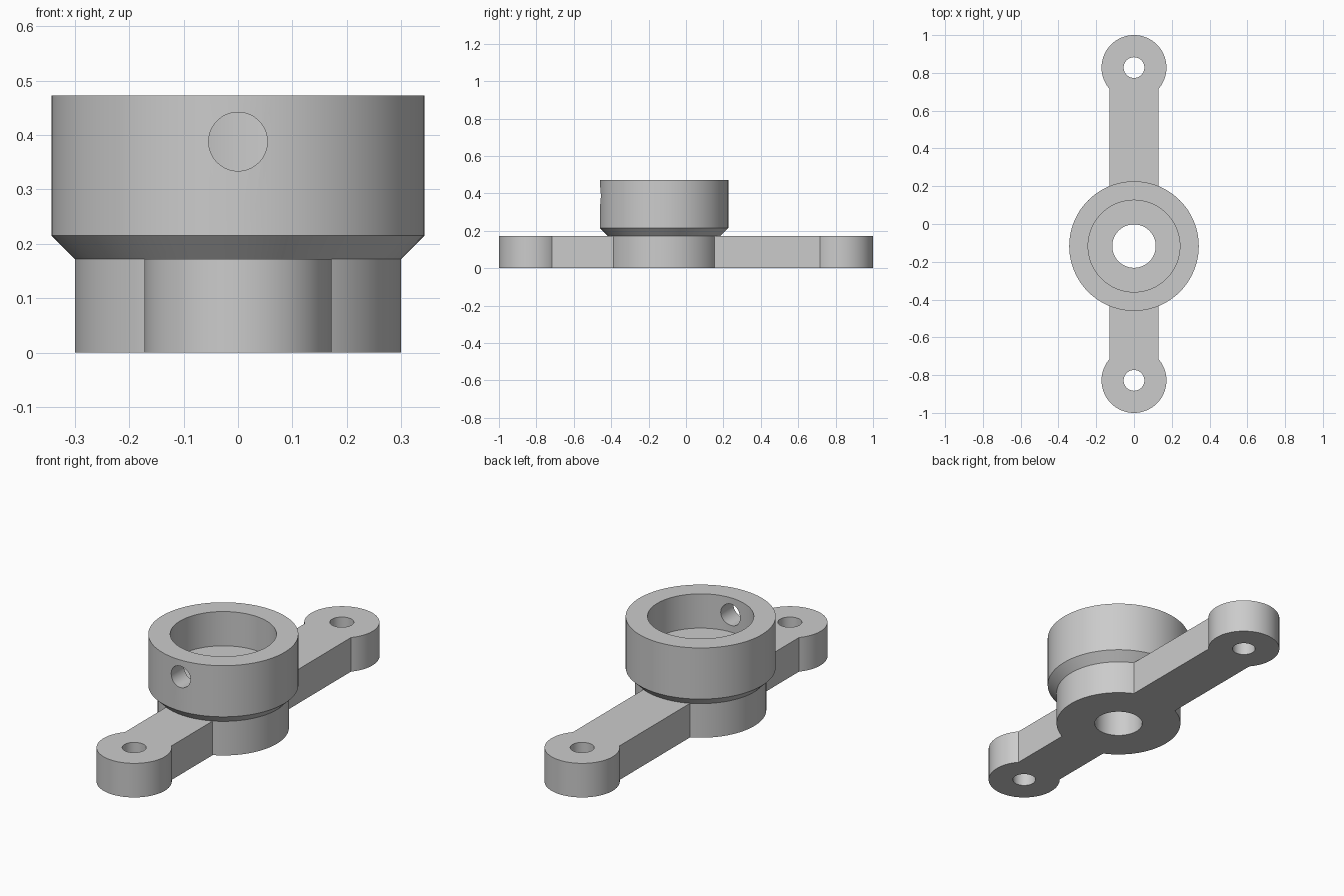
import bpy, bmesh, math
from mathutils import Matrix

cube = bpy.data.objects.get("Cube")
if cube:
    bpy.data.objects.remove(cube, do_unlink=True)

HUB_Y = -0.117
PLATE_H = 0.172
TOP = 0.473
LUG_Y, LUG_R = 0.828, 0.172

grey = bpy.data.materials.new("grey metal")
grey.use_nodes = True
grey.diffuse_color = (0.6, 0.6, 0.6, 1)
grey.node_tree.nodes["Principled BSDF"].inputs["Base Color"].default_value = (0.6, 0.6, 0.6, 1)


def add_object(name, bm):
    bmesh.ops.recalc_face_normals(bm, faces=bm.faces)
    mesh = bpy.data.meshes.new(name)
    bm.to_mesh(mesh)
    bm.free()
    mesh.materials.append(grey)
    obj = bpy.data.objects.new(name, mesh)
    bpy.context.collection.objects.link(obj)
    return obj


def turned(name, profile, y, sides=96):
    """Closed solid of stacked rings, from (radius, z) pairs."""
    bm = bmesh.new()
    rings = [[bm.verts.new((r * math.cos(math.tau * i / sides),
                            y + r * math.sin(math.tau * i / sides), z))
              for i in range(sides)] for r, z in profile]
    for low, high in zip(rings, rings[1:]):
        for i in range(sides):
            j = (i + 1) % sides
            bm.faces.new((low[i], low[j], high[j], high[i]))
    bm.faces.new(rings[0])
    bm.faces.new(rings[-1])
    return add_object(name, bm)


def combine(target, tool, operation):
    mod = target.modifiers.new(tool.name, 'BOOLEAN')
    mod.operation = operation
    mod.solver = 'EXACT'
    mod.object = tool
    tool.hide_render = True


# Hub with its wider chamfered collar
body = turned("mounting_arm_with_hub", [(0.30, 0), (0.30, PLATE_H), (0.343, 0.215), (0.343, TOP)], HUB_Y)

# Straight bar through the hub
bm = bmesh.new()
bmesh.ops.create_cube(bm, size=1, matrix=Matrix.Translation((0, 0, PLATE_H / 2))
                      @ Matrix.Diagonal((0.26, 2 * LUG_Y, PLATE_H, 1)))
tools = [(add_object("arm_bar", bm), 'UNION')]

# Round lugs at both ends
for side, label in ((-1, "front"), (1, "back")):
    tools.append((turned(label + "_lug", [(LUG_R, 0), (LUG_R, PLATE_H)], side * LUG_Y), 'UNION'))

# Lug holes, centre bore and collar recess
for side, label in ((-1, "front"), (1, "back")):
    tools.append((turned(label + "_hole", [(0.055, -0.1), (0.055, 0.3)], side * LUG_Y, 48), 'DIFFERENCE'))
tools.append((turned("centre_bore", [(0.115, -0.1), (0.115, 0.4)], HUB_Y), 'DIFFERENCE'))
tools.append((turned("collar_recess", [(0.243, 0.30), (0.243, 0.6)], HUB_Y), 'DIFFERENCE'))

# Set screw hole through the front wall of the collar
bm = bmesh.new()
bmesh.ops.create_cone(bm, cap_ends=True, segments=48, radius1=0.054, radius2=0.054, depth=0.4,
                      matrix=Matrix.Translation((0, HUB_Y - 0.3, 0.388)) @ Matrix.Rotation(math.pi / 2, 4, 'X'))
tools.append((add_object("screw_hole", bm), 'DIFFERENCE'))

for tool, operation in tools:
    combine(body, tool, operation)

# Bake the modifiers and drop the helpers
bpy.context.view_layer.update()
result = bpy.data.meshes.new_from_object(body.evaluated_get(bpy.context.evaluated_depsgraph_get()))
body.modifiers.clear()
body.data = result
result.materials.clear()
result.materials.append(grey)
for poly in result.polygons:
    poly.material_index = 0
for tool, _ in tools:
    bpy.data.objects.remove(tool, do_unlink=True)

# Smooth the round walls, keep the rims crisp
bpy.ops.object.select_all(action='DESELECT')
body.select_set(True)
bpy.context.view_layer.objects.active = body
bpy.ops.object.shade_smooth_by_angle(angle=math.radians(25))
